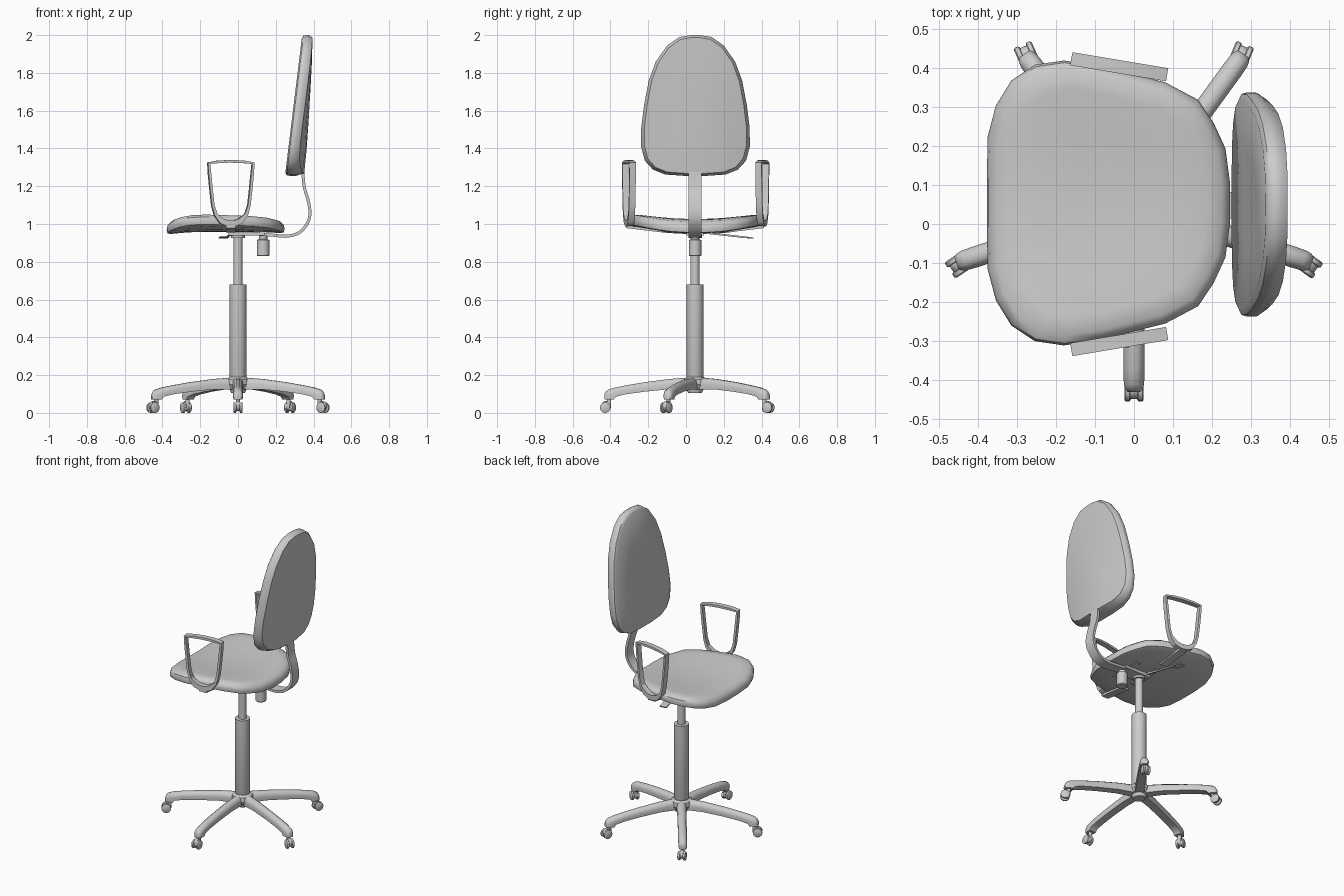
import bpy, bmesh, math
from mathutils import Matrix, Vector

if "Cube" in bpy.data.objects:
    bpy.data.objects.remove(bpy.data.objects["Cube"])

YC = 0.048  # the chair's symmetry plane


def finish(name, bm, angle=35):
    bmesh.ops.recalc_face_normals(bm, faces=bm.faces)
    me = bpy.data.meshes.new(name)
    bm.to_mesh(me)
    bm.free()
    ob = bpy.data.objects.new(name, me)
    bpy.context.collection.objects.link(ob)
    bpy.ops.object.select_all(action='DESELECT')
    ob.select_set(True)
    bpy.context.view_layer.objects.active = ob
    bpy.ops.object.shade_smooth_by_angle(angle=math.radians(angle))
    return ob


def loft(name, rings, angle=35, closed=False):
    bm = bmesh.new()
    vs = [[bm.verts.new(p) for p in r] for r in rings]
    n = len(vs[0])
    pairs = list(zip(vs, vs[1:])) + ([(vs[-1], vs[0])] if closed else [])
    for a, b in pairs:
        for i in range(n):
            j = (i + 1) % n
            bm.faces.new((a[i], a[j], b[j], b[i]))
    if not closed:
        bm.faces.new(vs[0][::-1])
        bm.faces.new(vs[-1])
    return finish(name, bm, angle)


def turned(name, x, y, prof, n=20):
    """Round part from (radius, z) pairs."""
    return loft(name, [[(x + r * math.cos(k * math.tau / n), y + r * math.sin(k * math.tau / n), z)
                        for k in range(n)] for r, z in prof])


def smooth_path(pts, steps=5, closed=False):
    """Catmull-Rom through 2D points."""
    P = [Vector(p) for p in pts]
    n, out = len(P), []
    for i in range(n if closed else n - 1):
        if closed:
            a, b, c, d = (P[(i + k) % n] for k in (-1, 0, 1, 2))
        else:
            a, b, c, d = P[max(i - 1, 0)], P[i], P[i + 1], P[min(i + 2, n - 1)]
        for s in range(steps):
            t = s / steps
            out.append(0.5 * (2 * b + (c - a) * t + (2 * a - 5 * b + 4 * c - d) * t * t
                              + (3 * b - a - 3 * c + d) * t ** 3))
    return out if closed else out + [P[-1]]


def band(name, path, half_w, thick, place, closed=False):
    """Flat bar following an xz path; thick(i) is its half thickness."""
    n, rings = len(path), []
    for i, p in enumerate(path):
        q, r = (path[i - 1], path[(i + 1) % n]) if closed else (path[max(i - 1, 0)], path[min(i + 1, n - 1)])
        t = (r - q).normalized()
        o = Vector((-t.y, t.x)) * thick(p)
        rings.append([place(p + o * s, w * half_w) for s, w in ((1, -1), (1, 1), (-1, 1), (-1, -1))])
    return loft(name, rings, 30, closed)


# Gas column and hub
turned("column_sleeve", 0, YC, [(0.036, 0.105), (0.045, 0.125), (0.045, 0.68)])
turned("column_piston", 0, YC, [(0.024, 0.66), (0.024, 0.95)])
turned("column_collar", 0, YC, [(0.036, 0.925), (0.036, 0.95)])
turned("base_hub", 0, YC, [(0.055, 0.13), (0.066, 0.15), (0.062, 0.178), (0.046, 0.19)])

# Five legs: (r, bottom, top, half width)
LEG = [(0.02, 0.125, 0.188, 0.03), (0.14, 0.125, 0.179, 0.028), (0.27, 0.112, 0.162, 0.027),
       (0.37, 0.098, 0.145, 0.027), (0.42, 0.086, 0.135, 0.027), (0.432, 0.07, 0.132, 0.027),
       (0.46, 0.07, 0.123, 0.026), (0.473, 0.07, 0.113, 0.022), (0.48, 0.07, 0.098, 0.016)]
SECT = [(-0.9, 0), (-1, 0.5), (-0.8, 0.82), (-0.35, 1), (0.35, 1), (0.8, 0.82), (1, 0.5), (0.9, 0)]


def disc(bm, M, radius, width, inner):
    """Wheel about local y with a chamfered tread."""
    n, prev = 18, None
    for y, r in ((-width, inner), (-width * 0.6, radius), (width * 0.6, radius), (width, inner)):
        ring = [bm.verts.new(M @ Vector((r * math.cos(k * math.tau / n), y, r * math.sin(k * math.tau / n))))
                for k in range(n)]
        if prev:
            for k in range(n):
                bm.faces.new((prev[k], prev[k - 1], ring[k - 1], ring[k]))
        else:
            bm.faces.new(ring)
        prev = ring
    bm.faces.new(prev)


for i, twist in enumerate((0, -18, 14, -12, 16)):
    M = Matrix.Translation((0, YC, 0)) @ Matrix.Rotation(math.radians(-90 + 72 * i), 4, 'Z')
    loft(f"base_leg_{i + 1}", [[M @ Vector((r, s * w, b + (t - b) * h)) for s, h in SECT]
                               for r, b, t, w in LEG], 45)
    C = M @ Matrix.Translation((0.455, 0, 0)) @ Matrix.Rotation(math.radians(twist), 4, 'Z')
    bm = bmesh.new()
    for s in (-1, 1):
        disc(bm, C @ Matrix.Translation((0.021, s * 0.0165, 0.028)), 0.028, 0.0085, 0.023)
    disc(bm, C @ Matrix.Translation((0.016, 0, 0.036)), 0.027, 0.010, 0.025)
    bmesh.ops.create_cone(bm, cap_ends=True, segments=12, radius1=0.011, radius2=0.011, depth=0.05,
                          matrix=C @ Matrix.Translation((0, 0, 0.06)))
    finish(f"caster_{i + 1}", bm)

# Seat: half outline from front centre to rear centre, mirrored
half = [(-0.378, 0.06), (-0.376, 0.17), (-0.355, 0.25), (-0.315, 0.315), (-0.255, 0.355), (-0.18, 0.366),
        (-0.08, 0.35), (0.08, 0.31), (0.165, 0.265), (0.205, 0.205), (0.235, 0.14), (0.247, 0.05)]
outline = half + [(x, -v) for x, v in reversed(half)]


def seat_pt(x, v, s, z):
    x, v = -0.06 + (x + 0.06) * s, v * s
    dip = 0.018 * (max(0, -0.2 - x) / 0.18) ** 2 + 0.012 * (max(0, x - 0.08) / 0.17) ** 2
    return (x, v + 0.054, z + 0.033 * (v / 0.365) ** 2 - dip)


loft("seat", [[seat_pt(x, v, s, z) for x, v in outline] for s, z in
              ((0.3, 0.958), (0.65, 0.958), (0.93, 0.96), (0.985, 0.966), (1, 0.985), (0.985, 1.005),
               (0.93, 1.021), (0.8, 1.026), (0.55, 1.027), (0.25, 1.025))], 40)

# Backrest: half outline (v, z) from bottom to top, mirrored
half = [(0.06, 1.255), (0.16, 1.262), (0.225, 1.288), (0.268, 1.335), (0.288, 1.41), (0.287, 1.51),
        (0.272, 1.63), (0.247, 1.76), (0.21, 1.86), (0.15, 1.945), (0.085, 1.99), (0.025, 2.0)]
outline = half + [(-v, z) for v, z in reversed(half)]


def back_pt(v, z, s, d, bulge):
    v, z = v * s, 1.63 + (z - 1.63) * (s + 0.4 * (1 - s) * (s > 0.9))
    extra = bulge * 0.047 * (2 - z) / 0.745 * (1 - (v / 0.29) ** 2)
    return (0.25 + 0.122 * (z - 1.265) + d + extra, YC + 0.002 + v, z)


loft("backrest", [[back_pt(v, z, s, d, b) for v, z in outline] for s, d, b in
                  ((0.4, 0.004, 0), (0.93, 0, 0), (0.985, 0.008, 0), (1, 0.022, 0.1), (1, 0.036, 0.5),
                   (0.94, 0.056, 1), (0.6, 0.06, 1), (0.2, 0.061, 1))], 40)

# Curved flat bar holding the backrest
bar = smooth_path([(0.06, 0.95), (0.17, 0.942), (0.26, 0.936), (0.325, 0.955), (0.368, 1.005), (0.381, 1.06),
                   (0.37, 1.13), (0.35, 1.20), (0.342, 1.30)])
band("back_support", bar, 0.034, lambda p: 0.008, lambda p, w: (p.x, YC + w, p.y))

# Tension knob under the bar
turned("tension_knob", 0.133, YC, [(0.030, 0.83), (0.033, 0.834), (0.033, 0.915), (0.022, 0.92), (0.022, 0.95)])


def box(name, loc, size, rot=(0, 0, 0)):
    bm = bmesh.new()
    R = Matrix.Rotation(rot[2], 4, 'Z') @ Matrix.Rotation(rot[0], 4, 'X')
    bmesh.ops.create_cube(bm, size=1, matrix=Matrix.Translation(loc) @ R @ Matrix.Diagonal((*size, 1)))
    return finish(name, bm)


# Mechanism plates under the seat, height lever and its paddle
box("mechanism_body", (0.045, YC, 0.952), (0.19, 0.09, 0.026))
for x in (-0.04, 0.1):
    box("mechanism_crossbar", (x, YC, 0.962), (0.035, 0.22, 0.014))
box("height_lever", (-0.04, 0.185, 0.944), (0.009, 0.26, 0.009), (-0.11, 0, 0.17))
box("lever_paddle", (-0.075, 0.322, 0.929), (0.045, 0.065, 0.007), (-0.11, 0, 0.17))

# Armrest loops, angled along the seat sides, with brackets under the seat
side = [(0.119, 1.322), (0.114, 1.26), (0.106, 1.18), (0.097, 1.10), (0.082, 1.05), (0.05, 1.015), (0.018, 1.003)]
loop = [Vector(p) for p in side + [(-x, z) for x, z in reversed(side)]]
loop += [Vector(p) for p in ((-0.07, 1.329), (0, 1.332), (0.07, 1.329))]
for s, label in ((1, "left"), (-1, "right")):
    c, k = math.cos(math.radians(9.5)), math.sin(math.radians(9.5))

    def place(p, w):
        return (-0.038 + p.x * c + w * k, YC + 0.003 + s * (0.353 - p.x * k + w * c), p.y)

    band(f"armrest_{label}", loop, 0.017,
         lambda p: 0.007 + 0.009 * max(0, min(1, (1.06 - p.y) / 0.05)), place, True)
    box(f"armrest_bracket_{label}", (-0.038, YC + s * 0.27, 0.974), (0.05, 0.19, 0.014), (s * 0.12, 0, 0))
